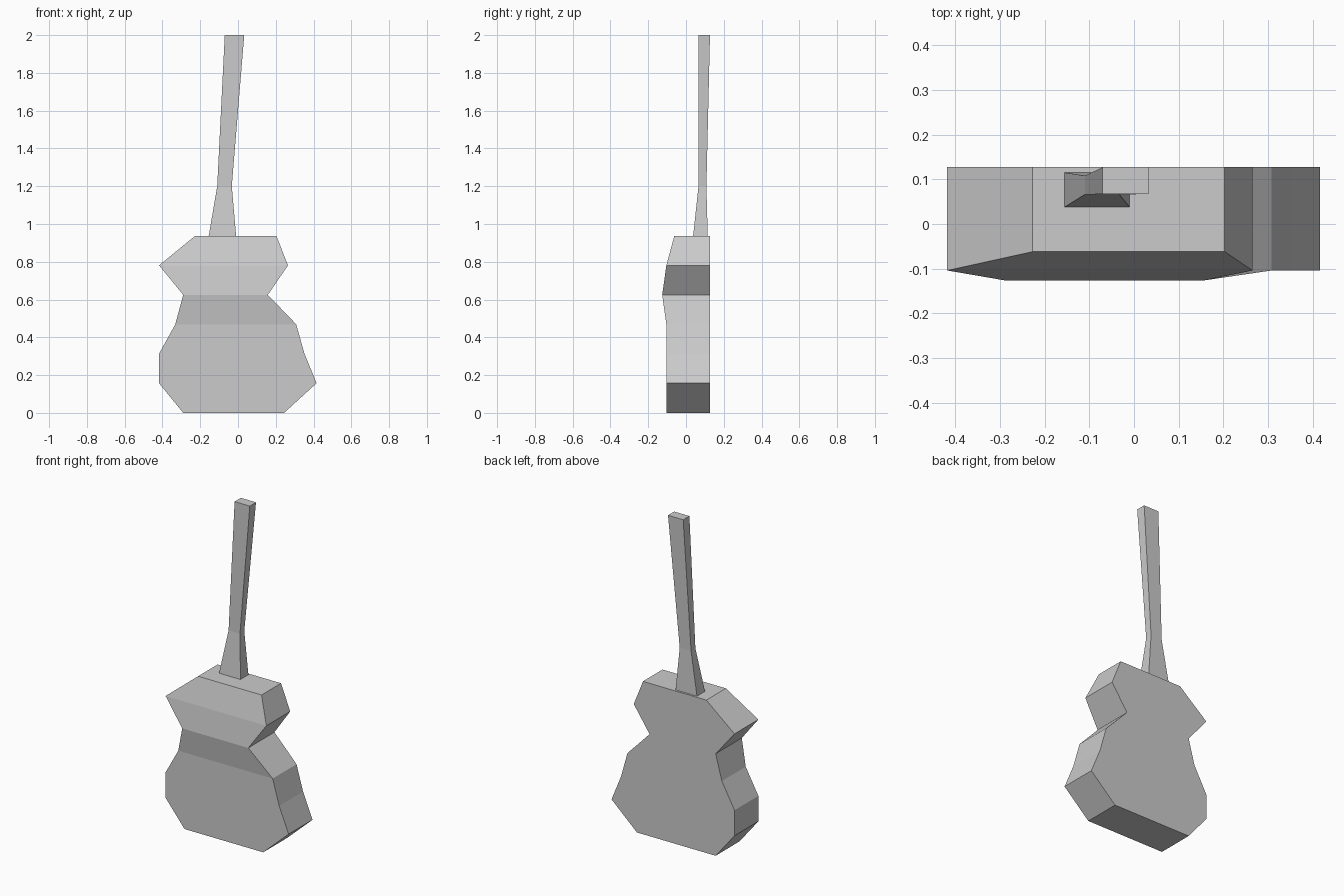
import bpy, bmesh

if "Cube" in bpy.data.objects:
    bpy.data.objects.remove(bpy.data.objects["Cube"])


def loft(name, sections, cap_bottom=True):
    """Skin a stack of rectangles given as (z, x0, x1, y0, y1)."""
    bm = bmesh.new()
    rings = [[bm.verts.new((x, y, z)) for x, y in
              ((x0, y0), (x1, y0), (x1, y1), (x0, y1))]
             for z, x0, x1, y0, y1 in sections]
    for low, high in zip(rings, rings[1:]):
        for i in range(4):
            j = (i + 1) % 4
            bm.faces.new((low[i], low[j], high[j], high[i]))
    if cap_bottom:
        bm.faces.new(rings[0][::-1])
    bm.faces.new(rings[-1])
    mesh = bpy.data.meshes.new(name)
    bm.to_mesh(mesh)
    bm.free()
    obj = bpy.data.objects.new(name, mesh)
    bpy.context.collection.objects.link(obj)
    return obj


# Waisted body with a flat back; each row is z, left, right, front
BACK = 0.127
outline = [
    (0.0, -0.29, 0.244, -0.104),
    (0.157, -0.418, 0.416, -0.104),
    (0.313, -0.418, 0.352, -0.104),
    (0.469, -0.332, 0.308, -0.104),
    (0.625, -0.29, 0.158, -0.126),
    (0.781, -0.418, 0.265, -0.104),
    (0.937, -0.227, 0.203, -0.062),
]
loft("body", [row + (BACK,) for row in outline])

# Leaning neck, flared at the heel where it sits on the body
loft("neck", [
    (0.937, -0.155, -0.01, 0.038, 0.115),
    (1.2, -0.11, -0.033, 0.066, 0.108),
    (2.0, -0.07, 0.033, 0.067, BACK),
], cap_bottom=False)
